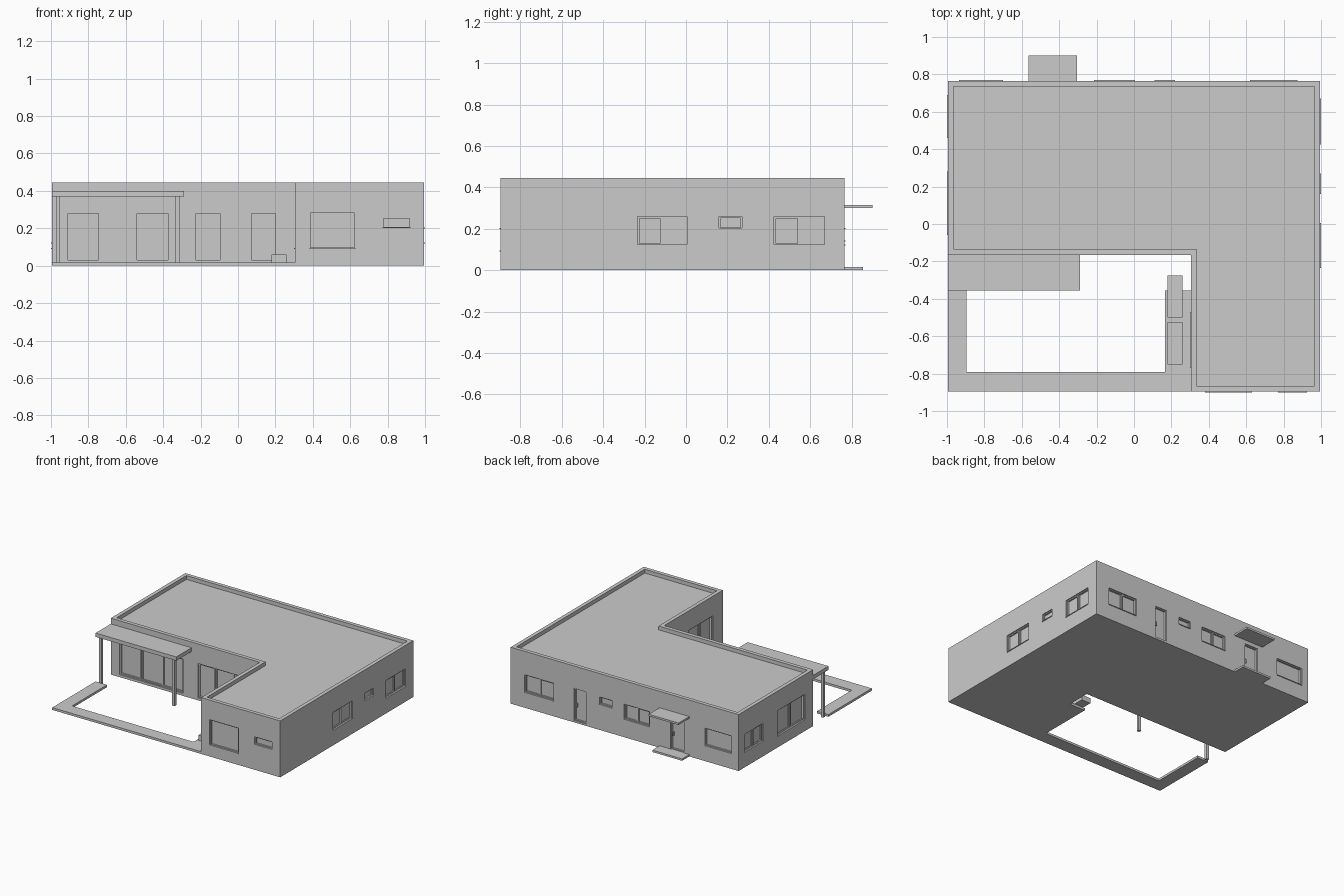
import bpy
import bmesh
from mathutils import Vector

cube = bpy.data.objects.get("Cube")
if cube:
    bpy.data.objects.remove(cube, do_unlink=True)

grey = bpy.data.materials.new("plain_grey")
grey.use_nodes = True
grey.diffuse_color = (0.6, 0.6, 0.6, 1)
grey.node_tree.nodes["Principled BSDF"].inputs["Base Color"].default_value = (0.6, 0.6, 0.6, 1)


def add_box(bm, lo, hi):
    """Add a box between two opposite corners."""
    lo, hi = Vector(map(min, lo, hi)), Vector(map(max, lo, hi))
    made = bmesh.ops.create_cube(bm, size=1)
    for v in made["verts"]:
        v.co = (lo + hi) / 2 + v.co * (hi - lo)


def add_prism(bm, outline, z0, z1):
    """Extrude a flat outline between two heights."""
    base = bm.faces.new([bm.verts.new((x, y, z0)) for x, y in outline])
    top = bmesh.ops.extrude_face_region(bm, geom=[base])
    for v in top["geom"]:
        if isinstance(v, bmesh.types.BMVert):
            v.co.z = z1
    bmesh.ops.recalc_face_normals(bm, faces=bm.faces)


def finish(name, bm):
    mesh = bpy.data.meshes.new(name)
    bm.to_mesh(mesh)
    bm.free()
    mesh.materials.append(grey)
    obj = bpy.data.objects.new(name, mesh)
    bpy.context.collection.objects.link(obj)
    return obj


def box(name, lo, hi):
    bm = bmesh.new()
    add_box(bm, lo, hi)
    return finish(name, bm)


# House footprint
LEFT, RIGHT, FRONT, BACK = 0.995, -0.995, -0.895, 0.765
WING, COURT = 0.305, -0.165
HEIGHT, DEPTH = 0.445, 0.02


def footprint(inset):
    i = inset
    return [(RIGHT + i, BACK - i), (RIGHT + i, COURT + i), (WING + i, COURT + i),
            (WING + i, FRONT + i), (LEFT - i, FRONT + i), (LEFT - i, BACK - i)]


# Each wall: axis of its normal, position, outward sign
WALLS = {
    "left": (0, LEFT, 1), "right": (0, RIGHT, -1), "wing": (0, WING, -1),
    "front": (1, FRONT, -1), "court": (1, COURT, -1), "back": (1, BACK, 1),
}


def wall_point(wall, u, z, out):
    axis, pos, sign = WALLS[wall]
    n = pos + sign * out
    return (n, u, z) if axis == 0 else (u, n, z)


def wall_box(bm, wall, u0, u1, z0, z1, d0, d1):
    add_box(bm, wall_point(wall, u0, z0, d0), wall_point(wall, u1, z1, d1))


def frame(bm, wall, u0, u1, z0, z1, width, d0, d1):
    wall_box(bm, wall, u0, u0 + width, z0, z1, d0, d1)
    wall_box(bm, wall, u1 - width, u1, z0, z1, d0, d1)
    for z in (z0, z1 - width):
        wall_box(bm, wall, u0 + width, u1 - width, z, z + width, d0, d1)


# Openings: name, wall, span along the wall, bottom, top, number of panes
WINDOWS = [
    ("left_rear_window", "left", 0.425, 0.67, 0.12, 0.26, 2),
    ("left_small_window", "left", 0.16, 0.27, 0.20, 0.26, 1),
    ("left_front_window", "left", -0.235, 0.005, 0.12, 0.26, 2),
    ("right_rear_window", "right", 0.46, 0.69, 0.12, 0.26, 2),
    ("right_front_window", "right", -0.06, 0.28, 0.09, 0.29, 2),
    ("wing_side_window", "wing", -0.77, -0.47, 0.09, 0.29, 2),
    ("wing_front_window", "front", 0.38, 0.63, 0.09, 0.29, 1),
    ("wing_small_window", "front", 0.77, 0.925, 0.20, 0.26, 1),
    ("patio_window", "court", -0.92, -0.365, 0.02, 0.29, 3),
    ("courtyard_window", "court", -0.235, 0.21, 0.02, 0.29, 3),
    ("back_left_window", "back", 0.62, 0.875, 0.12, 0.26, 2),
    ("back_small_window", "back", 0.11, 0.22, 0.20, 0.26, 1),
    ("back_middle_window", "back", -0.215, 0.005, 0.14, 0.26, 2),
    ("back_right_window", "back", -0.935, -0.70, 0.12, 0.26, 1),
]
DOORS = [
    ("service_door", "back", 0.335, 0.44, 0.015, 0.27),
    ("entrance_door", "back", -0.52, -0.40, 0.015, 0.27),
]

# Main body, with sunken roof and recessed openings cut out
bm = bmesh.new()
add_prism(bm, footprint(0), 0, HEIGHT)
house = finish("house_body", bm)
bm = bmesh.new()
add_prism(bm, footprint(0.03), HEIGHT - 0.03, HEIGHT + 0.1)
for opening in WINDOWS + DOORS:
    wall_box(bm, *opening[1:6], -DEPTH, 0.05)
cutter = finish("opening_cutter", bm)
cutter.hide_render = True
cut = house.modifiers.new("openings", "BOOLEAN")
cut.operation, cut.solver, cut.object = "DIFFERENCE", "EXACT", cutter
graph = bpy.context.evaluated_depsgraph_get()
carved = bpy.data.meshes.new_from_object(house.evaluated_get(graph))
house.modifiers.clear()
house.data = carved
bpy.data.objects.remove(cutter, do_unlink=True)

# Window frames, alternating sliding sashes and sills
for name, wall, u0, u1, z0, z1, panes in WINDOWS:
    bm = bmesh.new()
    frame(bm, wall, u0, u1, z0, z1, 0.007, -DEPTH, -0.008)
    step = (u1 - u0) / panes
    if panes > 1:
        for i in range(panes):
            front = -0.01 if i % 2 == 0 else -0.015
            frame(bm, wall, u0 + i * step, u0 + (i + 1) * step, z0, z1, 0.01, -DEPTH, front)
    if z0 > 0.05:
        wall_box(bm, wall, u0, u1, z0 - 0.001, z0 + 0.004, -DEPTH, 0.005)
    finish(name, bm)

# Doors with frame and handle
for name, wall, u0, u1, z0, z1 in DOORS:
    bm = bmesh.new()
    frame(bm, wall, u0, u1, z0, z1, 0.006, -DEPTH, -0.006)
    wall_box(bm, wall, u1 - 0.02, u1 - 0.014, 0.12, 0.15, -DEPTH, -0.005)
    finish(name, bm)

# Back entrance canopy and step
box("entrance_canopy", (-0.565, BACK, 0.30), (-0.305, 0.9, 0.315))
box("entrance_step", (-0.565, BACK, 0), (-0.305, 0.855, 0.015))

# Patio canopy on two posts
box("patio_canopy", (RIGHT, COURT, 0.37), (-0.29, -0.355, 0.40))
for side, x in (("right", -0.963), ("left", -0.325)):
    box(side + "_patio_post", (x - 0.011, -0.343, 0), (x + 0.011, -0.321, 0.37))

# Paved path around the courtyard
bm = bmesh.new()
add_prism(bm, [(RIGHT, -0.355), (RIGHT, FRONT), (WING, FRONT), (WING, -0.355),
               (0.165, -0.355), (0.165, -0.79), (-0.895, -0.79), (-0.895, -0.355)], 0, 0.018)
finish("courtyard_path", bm)

# Two low benches beside the wing
for side, y in (("front", -0.75), ("rear", -0.5)):
    box(side + "_bench", (0.18, y, 0.018), (0.26, y + 0.225, 0.06))
